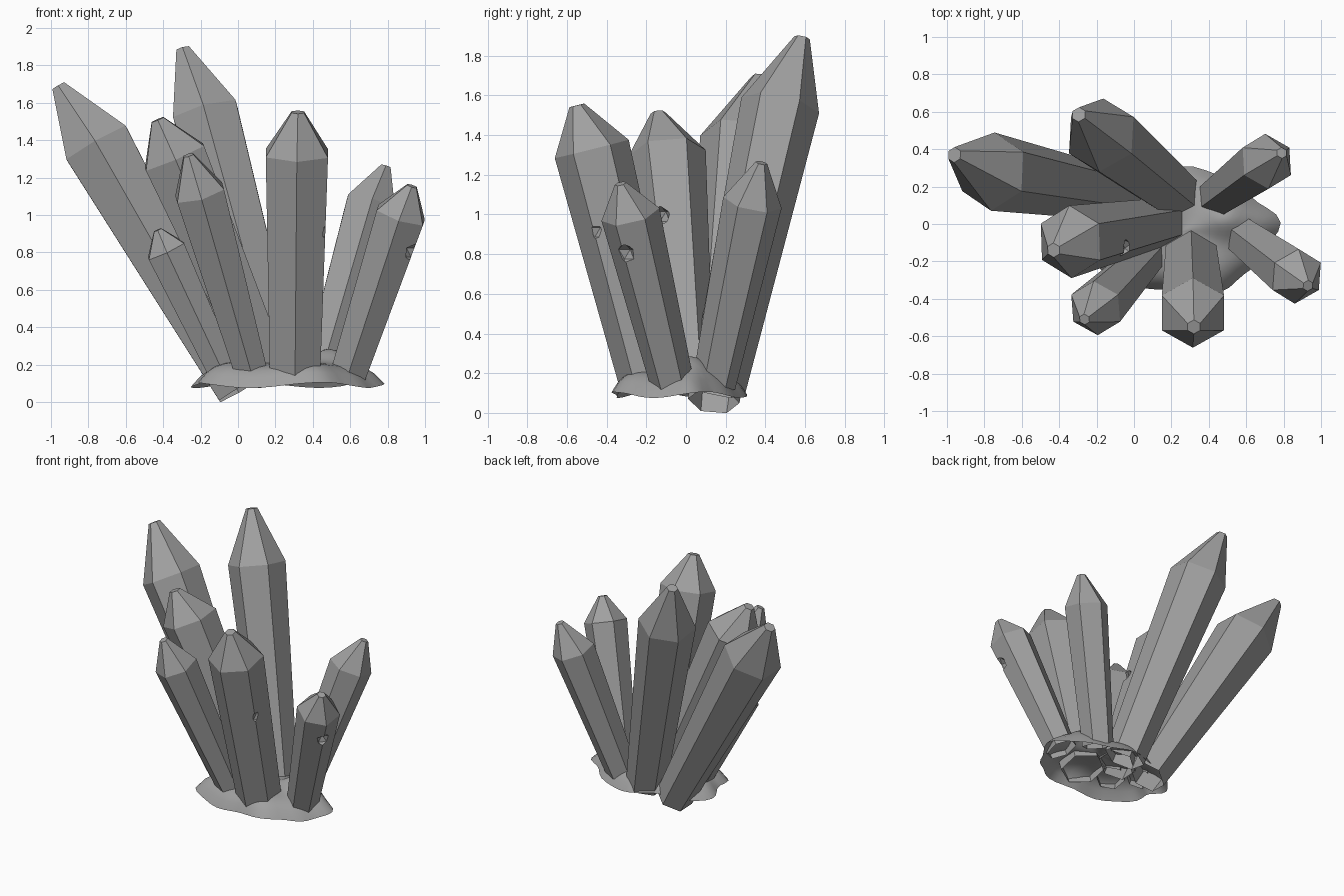
import bpy, bmesh, math
from mathutils import Vector

cube = bpy.data.objects.get("Cube")
if cube:
    bpy.data.objects.remove(cube)


def material(name, value):
    m = bpy.data.materials.new(name)
    m.use_nodes = True
    m.diffuse_color = (value, value, value, 1)
    m.node_tree.nodes["Principled BSDF"].inputs["Base Color"].default_value = (value, value, value, 1)
    return m


stone = material("crystal_grey", 0.35)


def add_object(name, bm):
    mesh = bpy.data.meshes.new(name)
    bmesh.ops.recalc_face_normals(bm, faces=bm.faces)
    bm.to_mesh(mesh)
    bm.free()
    mesh.materials.append(stone)
    obj = bpy.data.objects.new(name, mesh)
    bpy.context.collection.objects.link(obj)
    return obj


def chip(obj, place, size):
    """Knock a small angular notch out of a crystal edge."""
    bm = bmesh.new()
    bmesh.ops.create_icosphere(bm, subdivisions=1, radius=size)
    bmesh.ops.translate(bm, verts=bm.verts, vec=place)
    cutter = add_object("chip_cutter", bm)
    cutter.hide_render = True
    mod = obj.modifiers.new("chip", "BOOLEAN")
    mod.operation = "DIFFERENCE"
    mod.solver = "EXACT"
    mod.object = cutter
    bpy.context.view_layer.objects.active = obj
    bpy.ops.object.modifier_apply(modifier=mod.name)
    bpy.data.objects.remove(cutter)


def open_root(obj):
    """Remove the cap at the buried end, leaving the shaft hollow."""
    bm = bmesh.new()
    bm.from_mesh(obj.data)
    cap = min(bm.faces, key=lambda f: f.calc_center_median().z)
    bmesh.ops.delete(bm, geom=[cap], context="FACES")
    bm.to_mesh(obj.data)
    bm.free()


def crystal(name, root, shoulder, tip, r_root, r_shoulder, notch=None):
    """Six-sided shaft that widens to a shoulder, then narrows to a blunt tip."""
    root, shoulder, tip = Vector(root), Vector(shoulder), Vector(tip)
    axis = (shoulder - root).normalized()
    side = Vector((0, 1, 0)).cross(axis).normalized()
    back = axis.cross(side)
    bm = bmesh.new()
    rings = []
    for centre, r in ((root, r_root), (shoulder, r_shoulder), (tip, r_shoulder * 0.2)):
        ring = []
        for i in range(6):
            a = math.radians(90 + 60 * i)
            ring.append(bm.verts.new(centre + r * (side * math.cos(a) + back * math.sin(a))))
        rings.append(ring)
    for low, high in zip(rings, rings[1:]):
        for i in range(6):
            j = (i + 1) % 6
            bm.faces.new((low[i], low[j], high[j], high[i]))
    bm.faces.new(rings[0])
    bm.faces.new(rings[-1])
    obj = add_object(name, bm)
    if notch:
        chip(obj, notch, 0.055)
    open_root(obj)


# Crystals
crystal("right_leaning_crystal", (0.0, 0.14, 0.06), (-0.755, 0.28, 1.38), (-0.96, 0.37, 1.69), 0.13, 0.21)
crystal("tall_back_crystal", (0.22, 0.16, 0.12), (-0.175, 0.475, 1.55), (-0.295, 0.585, 1.89), 0.14, 0.2)
crystal("right_middle_crystal", (0.16, 0.01, 0.15), (-0.34, -0.095, 1.31), (-0.43, -0.14, 1.51), 0.13, 0.195,
        (-0.05, -0.13, 0.99))
crystal("right_front_crystal", (0.07, -0.17, 0.16), (-0.205, -0.45, 1.12), (-0.265, -0.51, 1.32), 0.1, 0.15)
crystal("short_right_crystal", (-0.08, -0.05, 0.16), (-0.385, -0.13, 0.81), (-0.43, -0.14, 0.92), 0.09, 0.12)
crystal("front_crystal", (0.305, -0.18, 0.15), (0.315, -0.475, 1.33), (0.32, -0.55, 1.55), 0.155, 0.192,
        (0.5, -0.46, 0.91))
crystal("left_front_crystal", (0.59, -0.07, 0.15), (0.87, -0.28, 1.0), (0.93, -0.33, 1.155), 0.11, 0.15,
        (0.94, -0.31, 0.8))
crystal("left_back_crystal", (0.44, 0.14, 0.14), (0.71, 0.335, 1.06), (0.79, 0.38, 1.26), 0.11, 0.15)

# Wavy hollow mound the crystals grow from: a plateau with a turned-down rim
bm = bmesh.new()
rings, segments = 10, 48
grid = []
for k in range(1, rings + 1):
    f = k / rings
    row = []
    for i in range(segments):
        a = math.tau * i / segments
        wave = 1 + f * (0.05 * math.sin(5 * a + 1) + 0.03 * math.sin(9 * a))
        x = 0.25 + 0.5 * f * wave * math.cos(a)
        y = -0.04 + 0.33 * f * wave * math.sin(a)
        z = 0.09 + 0.12 * (1 - f ** 6) + 0.015 * f * math.sin(4 * a)
        z += 0.07 * math.exp(-((x - 0.49) ** 2 + (y - 0.03) ** 2) / 0.012)
        row.append(bm.verts.new((x, y, z)))
    grid.append(row)
top = bm.verts.new((0.25, -0.04, 0.21))
for i in range(segments):
    j = (i + 1) % segments
    bm.faces.new((top, grid[0][i], grid[0][j]))
    for low, high in zip(grid, grid[1:]):
        bm.faces.new((low[i], high[i], high[j], low[j]))
for face in bm.faces:
    face.smooth = True
add_object("mound", bm)
